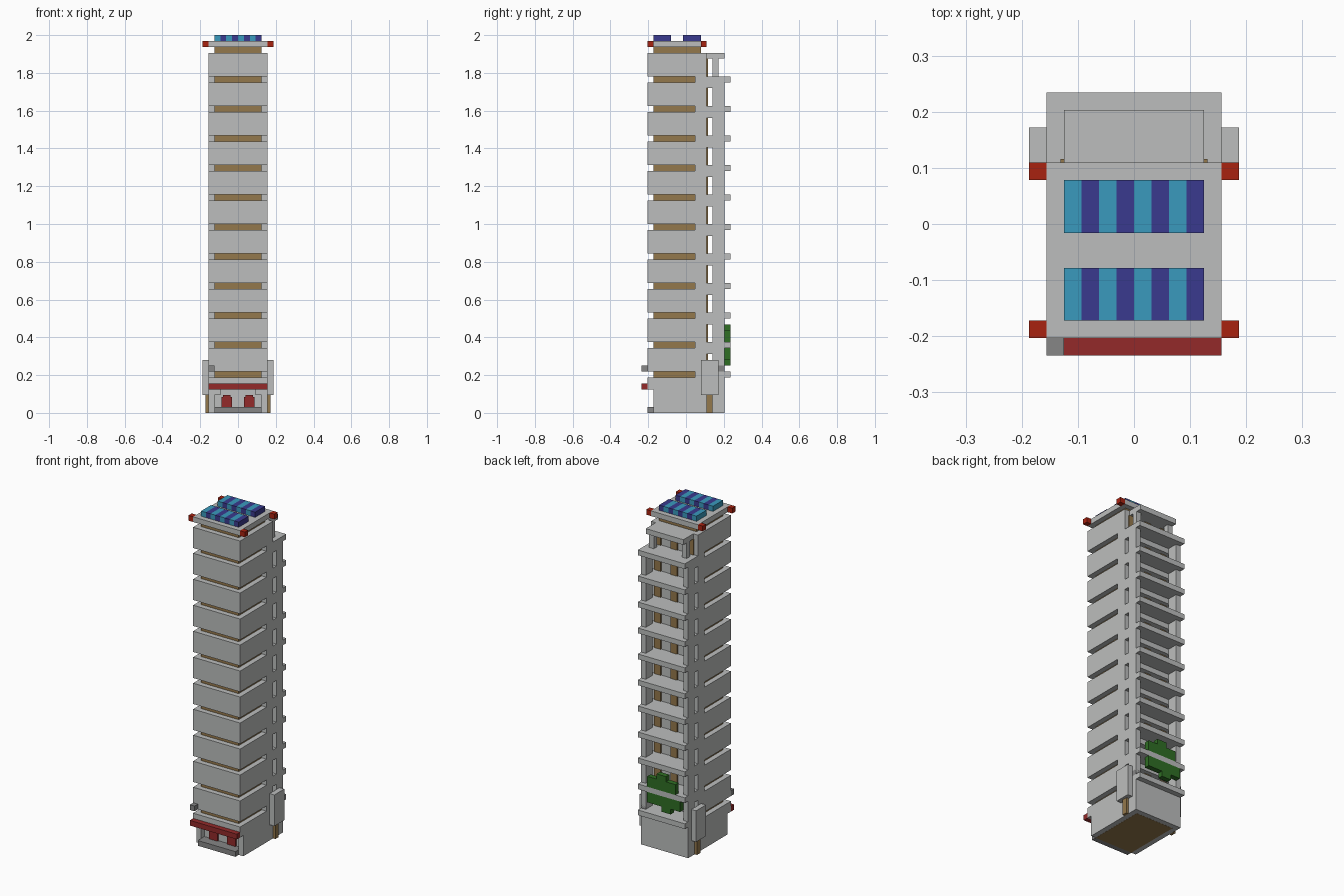
import bpy, bmesh

U = 1 / 32  # one building block

old = bpy.data.objects.get("Cube")
if old:
    bpy.data.objects.remove(old, do_unlink=True)


def paint(name, code):
    rgb = [int(code[i:i + 2], 16) / 255 for i in (0, 2, 4)]
    lin = [c / 12.92 if c < 0.04 else ((c + 0.055) / 1.055) ** 2.4 for c in rgb]
    m = bpy.data.materials.new(name)
    m.use_nodes = True
    m.diffuse_color = (*lin, 1)
    m.node_tree.nodes["Principled BSDF"].inputs["Base Color"].default_value = (*lin, 1)
    return m


concrete = paint("concrete", "BCBEBD")
stone = paint("dark stone", "868686")
wood = paint("window brown", "94784C")
awning_red = paint("awning red", "932A2A")
lamp_red = paint("lamp red", "A82210")
leaf = paint("leaf green", "2F6E24")
cyan = paint("panel cyan", "3A9ABD")
navy = paint("panel navy", "3A3A8E")


def boxes(name, mat, items):
    """One object from boxes given as (x0, x1, y0, y1, z0, z1) in blocks."""
    bm = bmesh.new()
    for x0, x1, y0, y1, z0, z1 in items:
        vs = bmesh.ops.create_cube(bm, size=1)["verts"]
        for v in vs:
            v.co.x = (x1 if v.co.x > 0 else x0) * U
            v.co.y = (y1 if v.co.y > 0 else y0) * U
            v.co.z = (z1 if v.co.z > 0 else z0) * U
    me = bpy.data.meshes.new(name)
    bm.to_mesh(me)
    bm.free()
    me.materials.append(mat)
    ob = bpy.data.objects.new(name, me)
    bpy.context.collection.objects.link(ob)
    return ob


def both(*items):
    """Boxes together with their left-right mirror copies."""
    return [b for i in items for b in (i, (-i[1], -i[0], *i[2:]))]


FLOORS = range(6, 57, 5)
FRONT, BACK, REAR = -6.5, 3.5, 6.5

# Base with a recessed entrance
boxes("base", concrete, [(-5, 5, -4.5, REAR, 0, 4), (-5, 5, FRONT, BACK, 4, 6),
                         (-5, 5, BACK, REAR, 4, 7)]
      + both((4, 5, -5.5, -4.5, 0, 4), (3, 4, -5.5, -4.5, 3, 4)))
boxes("floor_plate", wood, [(-4, 4, -5.5, 5.5, -0.02, 0.1)])
boxes("entrance_step", stone, [(-4, 4, FRONT, -4.5, 0, 1)])
boxes("entrance_doors", awning_red, both((1, 2.8, -4.8, -4.5, 1, 2.7),
                                         (1.3, 2.5, -4.8, -4.5, 2.7, 3)))
boxes("awning", awning_red, [(-5, 5, -7.5, FRONT, 4, 5)])
boxes("wall_lamps", stone, [(-5, -4, -7.5, FRONT, 7, 8), (4, 5, 5.5, REAR, 7, 8)])
boxes("side_ducts", concrete, both((5, 6, 2.5, 5.5, 3, 9)))
boxes("duct_pipes", wood, both((5, 5.5, 3.5, 4.5, 0, 3)))

# Storeys, with the window bands between them
boxes("storeys", concrete, [(-5, 5, FRONT, BACK, z + 1, z + 5) for z in FLOORS])
boxes("window_bands", wood, [(-4, 4, -5.5, 1.5, z, z + 1) for z in FLOORS]
      + [(-4, 4, -5.5, 2.5, 61, 62)])
boxes("band_backs", concrete, [(-5, 5, 1.5, BACK, z, z + 1) for z in FLOORS])

# Rear balconies
boxes("balcony_slabs", concrete, [(-5, 5, BACK, 7.5, z, z + 1) for z in FLOORS]
      + [(-4, 4, BACK, REAR, 60, 61)])
boxes("balcony_beams", concrete, [(-5, 5, BACK, 4.5, z - 1, z) for z in FLOORS if z > 6])
boxes("balcony_columns", concrete, both((4, 5, 4.5, REAR, 7, 56), (3, 4, 4.5, 5.5, 57, 60)))
boxes("rear_windows", wood, [(x - 0.7, x + 0.7, BACK, BACK + 0.2, z + 1, z + 4)
                             for z in FLOORS for x in (-3.5, 0, 3.5)])

# Hanging plants on the lowest balcony
boxes("plants", leaf, [(-3, 3, REAR, 7.5, 12, 14), (-1, 1, REAR, 7.5, 14, 15),
                       (-4, 3, REAR, 7.5, 9, 11), (-2, 0, REAR, 7.5, 8, 9)])

# Roof
boxes("roof_slab", concrete, [(-5, 5, FRONT, BACK, 62, 63)])
boxes("roof_lamps", lamp_red, both((5, 6, FRONT, -5.5, 62, 63), (5, 6, 2.5, BACK, 62, 63)))
for name, mat, start in (("cyan_panels", cyan, -4), ("navy_panels", navy, -3)):
    boxes(name, mat, [(x, x + 1, y, y + 3, 63, 64)
                      for x in range(start, 4, 2) for y in (-5.5, -0.5)])
